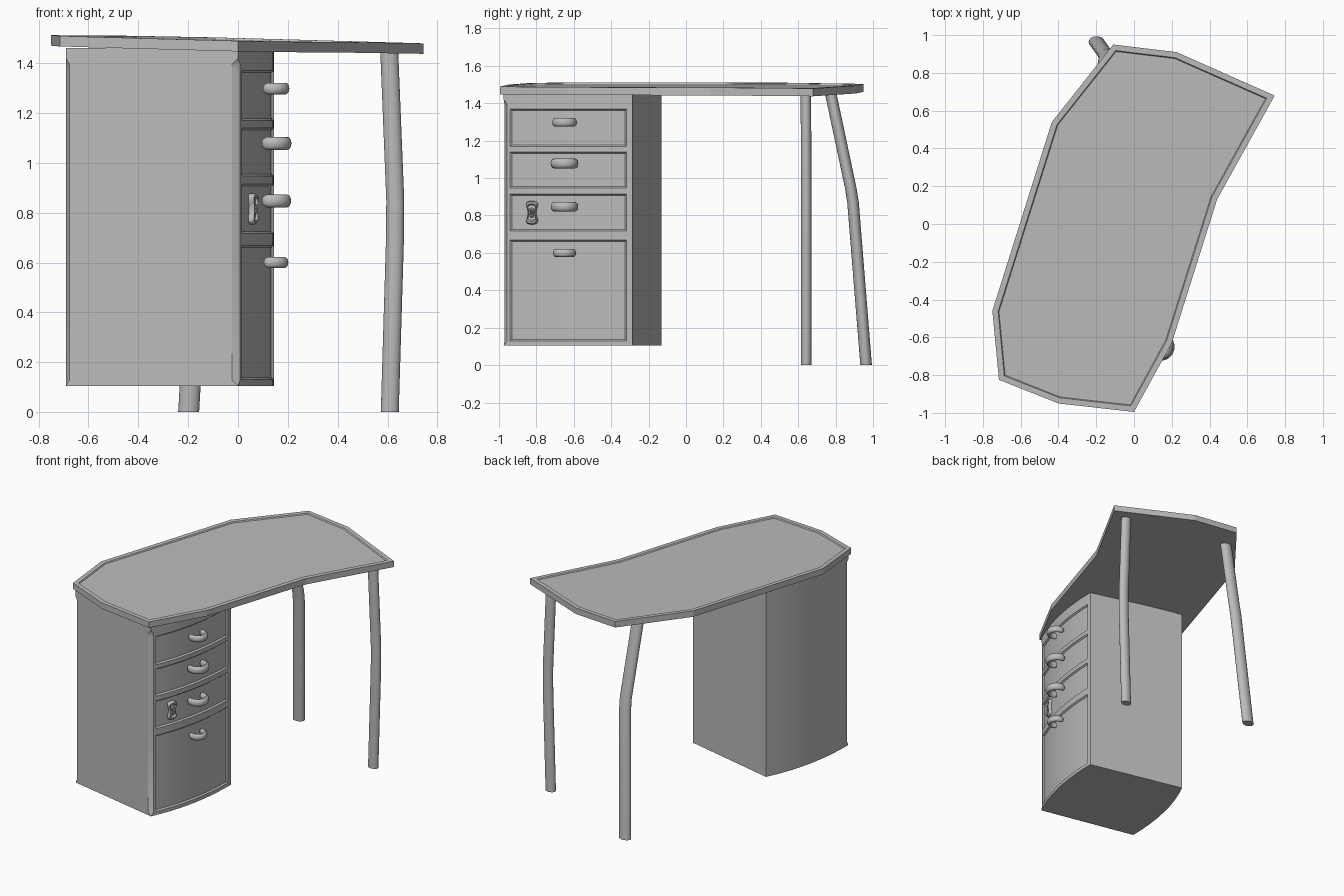
import bpy, bmesh, math
from mathutils import Vector

if "Cube" in bpy.data.objects:
    bpy.data.objects.remove(bpy.data.objects["Cube"])

GREY = (0.5, 0.5, 0.5, 1)
mat = bpy.data.materials.new("plain grey")
mat.use_nodes = True
mat.diffuse_color = GREY
mat.node_tree.nodes["Principled BSDF"].inputs["Base Color"].default_value = GREY


def loft(rings):
    """Skin a stack of closed rings, cap both ends; returns bmesh, side grid, end cap."""
    bm = bmesh.new()
    vs = [[bm.verts.new(p) for p in r] for r in rings]
    n = len(rings[0])
    grid = [[bm.faces.new((a[j], a[(j + 1) % n], b[(j + 1) % n], b[j])) for j in range(n)]
            for a, b in zip(vs, vs[1:])]
    bm.faces.new(vs[0][::-1])
    cap = bm.faces.new(vs[-1])
    bmesh.ops.recalc_face_normals(bm, faces=bm.faces)
    return bm, grid, cap


def finish(name, bm, angle=30):
    me = bpy.data.meshes.new(name)
    bm.to_mesh(me)
    bm.free()
    me.materials.append(mat)
    ob = bpy.data.objects.new(name, me)
    bpy.context.collection.objects.link(ob)
    bpy.ops.object.select_all(action='DESELECT')
    ob.select_set(True)
    bpy.context.view_layer.objects.active = ob
    bpy.ops.object.shade_smooth_by_angle(angle=math.radians(angle))
    return ob


def bezier(a, c, b, t):
    return a * (1 - t) ** 2 + c * (2 * t * (1 - t)) + b * t * t


def at(p, z):
    return Vector((p.x, p.y, z))


# Tabletop: irregular, slightly tilted slab with a sunken writing surface
outline = [(0, -0.995), (0.2, -0.63), (0.44, 0.13), (0.745, 0.68), (0.225, 0.91),
           (-0.11, 0.95), (-0.435, 0.54), (-0.75, -0.46), (-0.715, -0.825), (-0.4, -0.95)]
rings = [[(x, y, h - 0.0265 * x + 0.006 * y) for x, y in outline] for h in (1.453, 1.495)]
bm, grid, top = loft(rings)
bmesh.ops.inset_individual(bm, faces=[top], thickness=0.03, use_even_offset=True)
bmesh.ops.inset_individual(bm, faces=[top], thickness=0.005, depth=-0.007, use_even_offset=True)
finish("tabletop", bm, 10)

# Cabinet: bowed drawer side and bowed far side, stopped chamfers on two corners
A, B = Vector((0, -0.975)), Vector((0.145, -0.287))
C, D = Vector((-0.535, -0.131)), Vector((-0.69, -0.83))
BOW, BACK = Vector((0.146, -0.67)), Vector((-0.69, -0.44))
STEPS = 10


def face_point(t):
    return bezier(A, BOW, B, t)


def cabinet_ring(z, chamfer):
    a1 = A.lerp(D, 0.035) if chamfer else A
    a2 = face_point(0.03) if chamfer else A
    d1 = bezier(C, BACK, D, 0.97) if chamfer else D
    d2 = D.lerp(A, 0.02) if chamfer else D
    pts = [a1, a2] + [face_point(0.055 + 0.905 * i / STEPS) for i in range(STEPS + 1)] + [B]
    pts += [bezier(C, BACK, D, i / 8) for i in range(8)] + [d1, d2]
    return [at(p, z) for p in pts]


drawers = [(0.13, 0.668), (0.717, 0.914), (0.947, 1.14), (1.17, 1.37)]
levels = [z for band in drawers for z in band]
rings = [cabinet_ring(0.105, False)] + [cabinet_ring(z, True) for z in levels]
rings += [cabinet_ring(1.395, True), cabinet_ring(1.42, False), cabinet_ring(1.46, False)]
bm, grid, cap = loft(rings)
# Sunken drawer fronts
for k in range(len(drawers)):
    faces = grid[1 + 2 * k][2:2 + STEPS]
    bmesh.ops.inset_region(bm, faces=faces, thickness=0.008, depth=-0.01,
                           use_even_offset=True, use_boundary=True)
bmesh.ops.remove_doubles(bm, verts=bm.verts, dist=0.0001)
finish("cabinet", bm)

# Drawer handles: open rings lying flat against the drawer side
along = (B - A).normalized()
out = Vector((along.y, -along.x))
for i, (z, s) in enumerate([(1.298, 0.93), (1.078, 1.05), (0.847, 1.03), (0.6, 0.87)]):
    centre = face_point(0.51) + out * 0.03
    rings = []
    for k in range(21):
        a = math.radians(-118 + 236 * k / 20)
        ray = out * math.cos(a) + along * math.sin(a)
        taper = 0.7 if k in (0, 20) else 1
        rings.append([at(centre + ray * s * (0.055 + taper * 0.016 * math.cos(b)),
                         z + taper * s * 0.025 * math.sin(b))
                      for b in (math.tau * j / 12 for j in range(12))])
    finish(f"drawer_handle_{i + 1}", loft(rings)[0], 45)

# Keyhole plate: waisted ring around a sunken centre
t0 = 0.24
spot = face_point(t0)
tang = (face_point(t0 + 0.01) - face_point(t0 - 0.01)).normalized()
norm = Vector((tang.y, -tang.x))


def plate_ring(scale, depth):
    ring = []
    for k in range(32):
        a = math.tau * k / 32
        u = math.sin(a) * (0.022 + 0.045 * math.cos(a) ** 2) * scale
        ring.append(at(spot + tang * u + norm * depth, 0.815 + 0.063 * scale * math.cos(a)))
    return ring


profile = [(1, -0.018), (1, 0.004), (0.9, 0.012), (0.75, 0.012), (0.65, 0.002),
           (0.4, 0.002), (0.32, 0.01), (0.22, 0.01), (0.17, -0.005)]
finish("keyhole_plate", loft([plate_ring(*p) for p in profile])[0], 40)


# Legs: bent oval posts
def leg(name, path, rx, ry):
    rings = [[(x + rx * math.cos(a), y + ry * math.sin(a), z)
              for a in (math.tau * j / 20 for j in range(20))] for x, y, z in path]
    finish(name, loft(rings)[0])


leg("side_leg", [(0.609, 0.643, 0), (0.63, 0.643, 0.7), (0.631, 0.643, 0.85),
                 (0.607, 0.641, 1.445)], 0.036, 0.028)
leg("back_leg", [(-0.198, 0.963, 0), (-0.148, 0.893, 0.87), (-0.145, 0.88, 0.95),
                 (-0.165, 0.77, 1.47)], 0.042, 0.031)
